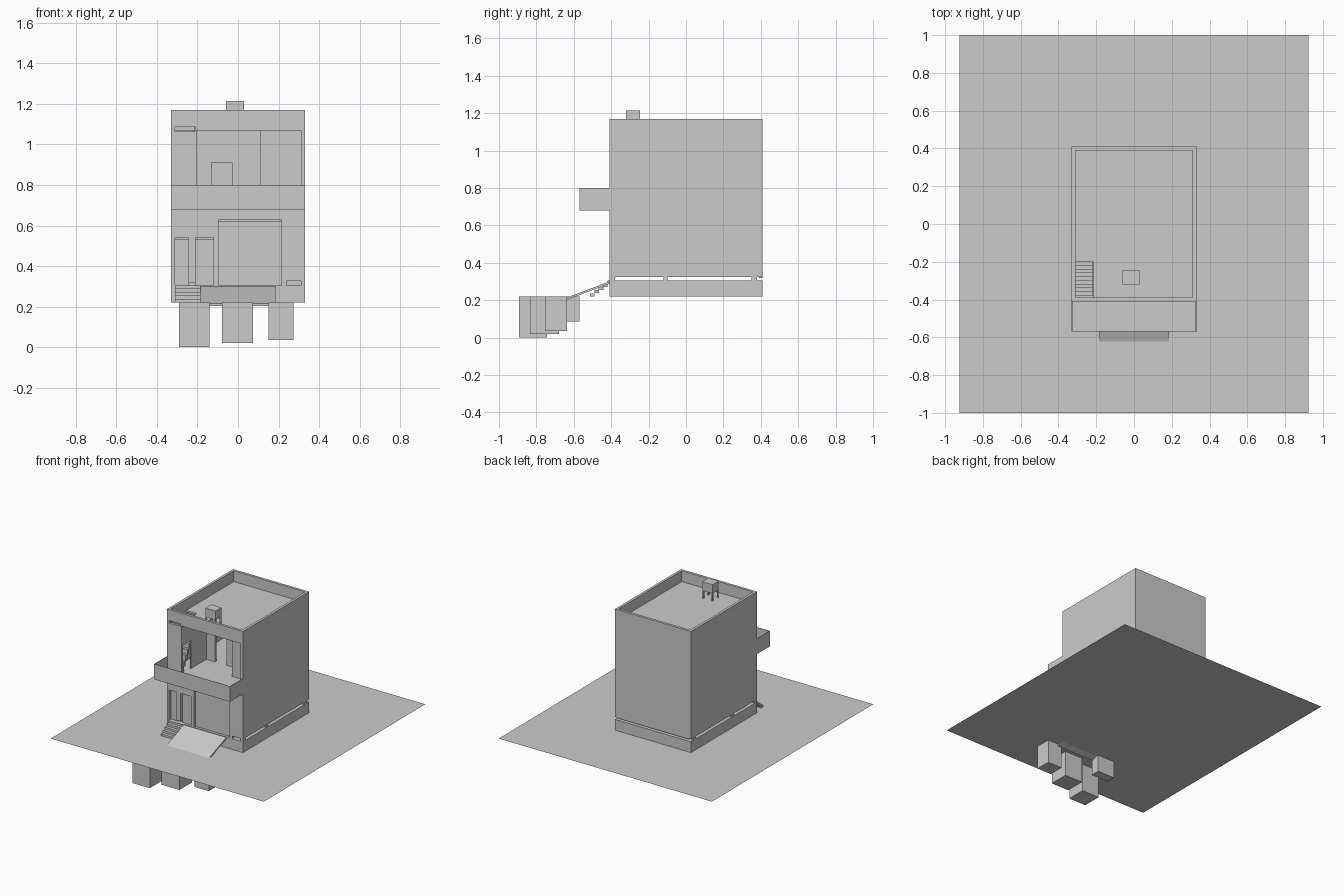
import bpy, bmesh


def boxes(name, specs):
    """One object made of axis-aligned boxes (x0, x1, y0, y1, z0, z1)."""
    bm = bmesh.new()
    for x0, x1, y0, y1, z0, z1 in specs:
        verts = bmesh.ops.create_cube(bm, size=1)['verts']
        for v in verts:
            v.co.x = (x0 + x1) / 2 + v.co.x * (x1 - x0)
            v.co.y = (y0 + y1) / 2 + v.co.y * (y1 - y0)
            v.co.z = (z0 + z1) / 2 + v.co.z * (z1 - z0)
    me = bpy.data.meshes.new(name)
    bm.to_mesh(me)
    bm.free()
    ob = bpy.data.objects.new(name, me)
    bpy.context.collection.objects.link(ob)
    return ob


def mirror_x(ob):
    ob.modifiers.new("mirror", 'MIRROR').use_axis = (True, False, False)


W, D, T = 0.33, 0.41, 0.02           # half width, half depth, wall thickness
G, F1, F2, R, TOP = 0.22, 0.305, 0.69, 1.085, 1.17   # levels

# Flat site plane
bpy.ops.mesh.primitive_plane_add(size=2, location=(0, 0, G))
site = bpy.context.object
site.name = "site_ground"
site.scale.x = 0.925

# Planting pits or footings below ground: x range, y range, bottom
boxes("footings", [
    (-0.29, -0.14, -0.893, -0.743, 0.0, G - 0.001),
    (-0.08, 0.075, -0.833, -0.68, 0.02, G - 0.001),
    (0.15, 0.275, -0.755, -0.635, 0.035, G - 0.001),
    (-0.29, -0.14, -0.64, -0.57, 0.085, G - 0.001)])

# Plinth
boxes("plinth", [(-W, W, -D, D, G, F1)])

# Side walls raised over narrow slits, held by short piers
mirror_x(boxes("side_wall", [(W - T, W, -D, D, 0.325, TOP)] + [
    (W - T, W, a, b, F1, 0.325) for a, b in ((-D, -0.38), (-0.12, -0.10), (0.35, 0.38))]))

# Back wall with slit
boxes("back_wall", [(-W + T, W - T, D - T, D, 0.32, TOP)])

# Ground floor front wall around two doors and the garage
ya, yb = -D, -D + T
boxes("front_wall_lower", [
    (-0.31, -0.12, ya, yb, 0.54, 0.68),
    (-0.245, -0.21, ya, yb, 0.32, 0.54),
    (-0.12, -0.095, ya, yb, F1, 0.68),
    (-0.095, 0.215, ya, yb, 0.63, 0.68),
    (0.215, 0.31, ya, yb, 0.325, 0.68),
    (0.215, 0.24, ya, yb, F1, 0.325)])
boxes("door_panels", [
    (-0.31, -0.245, yb, yb + 0.01, F1, 0.53),
    (-0.21, -0.12, yb, yb + 0.01, F1, 0.53)])
boxes("garage_door", [(-0.095, 0.215, yb, yb + 0.01, F1, 0.62)])

# Upper front: stair core wall, gap above it, roof lintel
boxes("front_wall_upper", [
    (-0.31, -0.205, ya, yb, F2, 1.065),
    (-0.31, 0.31, ya, yb, R, TOP),
    (-0.21, 0.31, ya, yb, 1.07, R)])

# Floor slabs, roof slab with a stair opening
boxes("upper_floor", [(-0.31, 0.31, -D, D - T, 0.68, F2)])
boxes("roof_slab", [
    (-0.215, 0.31, yb, D - T, 1.07, R),
    (-0.31, -0.215, -0.20, D - T, 1.07, R)])

# Balcony with thin parapet
boxes("balcony", [
    (-W, W, -0.57, -D, 0.68, F2),
    (-W, W, -0.57, -0.566, F2, 0.80),
    (-W, -W + 0.004, -0.566, -D, F2, 0.80),
    (W - 0.004, W, -0.566, -D, F2, 0.80)])

# Rooms behind the loggia: stair core side, back wall with door, corner room
boxes("loggia_walls", [
    (-0.215, -0.205, -0.29, -0.10, F2, 1.07),
    (-0.215, -0.205, yb, -0.29, 0.91, 1.07),
    (-0.31, -0.13, -0.10, -0.08, F2, 1.07),
    (-0.13, -0.03, -0.10, -0.08, 0.91, 1.07),
    (-0.03, 0.13, -0.10, -0.08, F2, 1.07),
    (0.11, 0.31, -0.23, -0.21, F2, 1.07),
    (0.11, 0.13, -0.21, -0.10, F2, 1.07)])
boxes("ground_partition", [(-0.31, 0.31, -0.12, -0.10, F1, 0.68)])

# Stairs inside the core, rising to the roof
n = 9
boxes("roof_stair", [
    (-0.31, -0.216, -0.38 + 0.02 * i, -0.36 + 0.02 * i,
     F2 + (R - F2) * (i + 1) / (n + 1) - 0.04, F2 + (R - F2) * (i + 1) / (n + 1))
    for i in range(n)])

# Entrance steps
boxes("entrance_steps", [
    (-0.31, -0.185, -0.513 + 0.023 * i, -0.488 + 0.023 * i, 0.221 + 0.017 * i, 0.237 + 0.017 * i)
    for i in range(5)])

# Garage ramp: sheared slab that dips just below ground
ramp = boxes("garage_ramp", [(-0.185, 0.185, -0.635, -D, 0.0, 0.012)])
for v in ramp.data.vertices:
    v.co.z += 0.288 if v.co.y > -0.5 else 0.203

# Water tank on four legs
boxes("water_tank", [(-0.06, 0.03, -0.32, -0.245, 1.145, 1.215)])
boxes("tank_legs", [
    (x, x + 0.01, y, y + 0.01, R, 1.145) for x in (-0.06, 0.02) for y in (-0.32, -0.255)])
